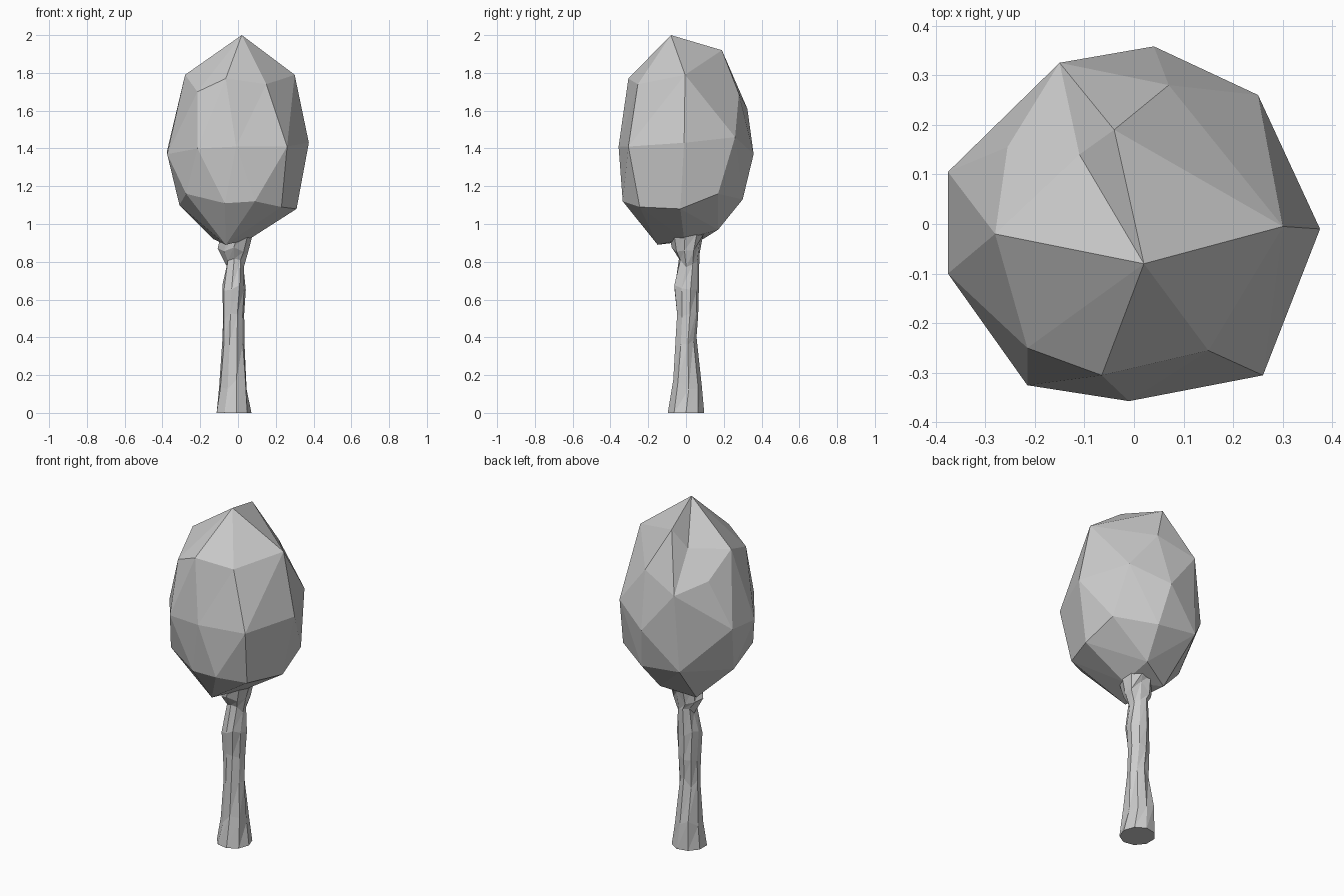
import bpy, bmesh, math, random
from mathutils import Vector

if "Cube" in bpy.data.objects:
    bpy.data.objects.remove(bpy.data.objects["Cube"])

random.seed(4)


def make_object(name, bm):
    bmesh.ops.recalc_face_normals(bm, faces=bm.faces[:])
    mesh = bpy.data.meshes.new(name)
    bm.to_mesh(mesh)
    bm.free()
    ob = bpy.data.objects.new(name, mesh)
    bpy.context.collection.objects.link(ob)
    return ob


# Crown: faceted foliage corners, from the top down
crown_points = [
    # tip, with the overhanging notch at the back
    (.02, -.08, 2.0), (-.04, .19, 1.92), (-.11, .14, 1.81),
    # shoulder
    (.30, -.005, 1.79), (.15, -.255, 1.74), (-.065, -.305, 1.77), (-.215, -.25, 1.70),
    (-.28, -.02, 1.79), (-.255, .155, 1.66), (-.15, .325, 1.61), (.07, .28, 1.69),
    # waist
    (.375, -.01, 1.43), (.26, -.305, 1.41), (-.01, -.357, 1.41), (-.215, -.325, 1.40),
    (-.375, -.1, 1.37), (-.375, .105, 1.39), (.04, .358, 1.37), (.25, .26, 1.46),
    # lower ring
    (.31, -.03, 1.08), (.23, -.245, 1.09), (.09, -.335, 1.12), (-.07, -.32, 1.11),
    (-.275, -.23, 1.16), (-.31, 0, 1.10), (-.17, .305, 1.16), (.08, .30, 1.13), (.29, .17, 1.16),
    # underside
    (-.065, -.15, .89), (.05, .17, .97), (-.13, .09, .92), (.06, -.01, .92),
]
# Skin the corners on a sphere, then move each one to its real place
bm = bmesh.new()
centre = Vector((0, 0, 1.42))
home = {}
for p in crown_points:
    d = Vector(p) - centre
    d.z *= .65
    v = bm.verts.new(d.normalized())
    home[v] = Vector(p)
bmesh.ops.convex_hull(bm, input=bm.verts[:])
for v in bm.verts:
    v.co = home[v]
make_object("crown", bm)

# Trunk: knobbly rings (height, centre x, centre y, radius x, radius y)
rings = [(0, -.024, 0, .095, .098), (.15, -.025, .008, .075, .083),
         (.38, -.025, 0, .058, .054), (.52, -.026, .005, .057, .06),
         (.67, -.023, 0, .063, .068), (.79, -.015, .015, .050, .054),
         (.88, -.02, .005, .085, .075), (.95, -.005, .005, .085, .095)]
SIDES = 9
bm = bmesh.new()
loops = []
for i, (z, cx, cy, rx, ry) in enumerate(rings):
    loop = []
    inner = 0 < i < len(rings) - 1
    for k in range(SIDES):
        a = 2 * math.pi * (k + .12 * i) / SIDES
        s = random.uniform(.9, 1.08) if inner else 1
        dz = random.uniform(-.03, .03) if inner else 0
        loop.append(bm.verts.new((cx + s * rx * math.cos(a), cy + s * ry * math.sin(a), z + dz)))
    loops.append(loop)
for lo, hi in zip(loops, loops[1:]):
    for k in range(SIDES):
        n = (k + 1) % SIDES
        bm.faces.new((lo[k], lo[n], hi[n]))
        bm.faces.new((lo[k], hi[n], hi[k]))
bm.faces.new(loops[0][::-1])
bm.faces.new(loops[-1])
make_object("trunk", bm)
